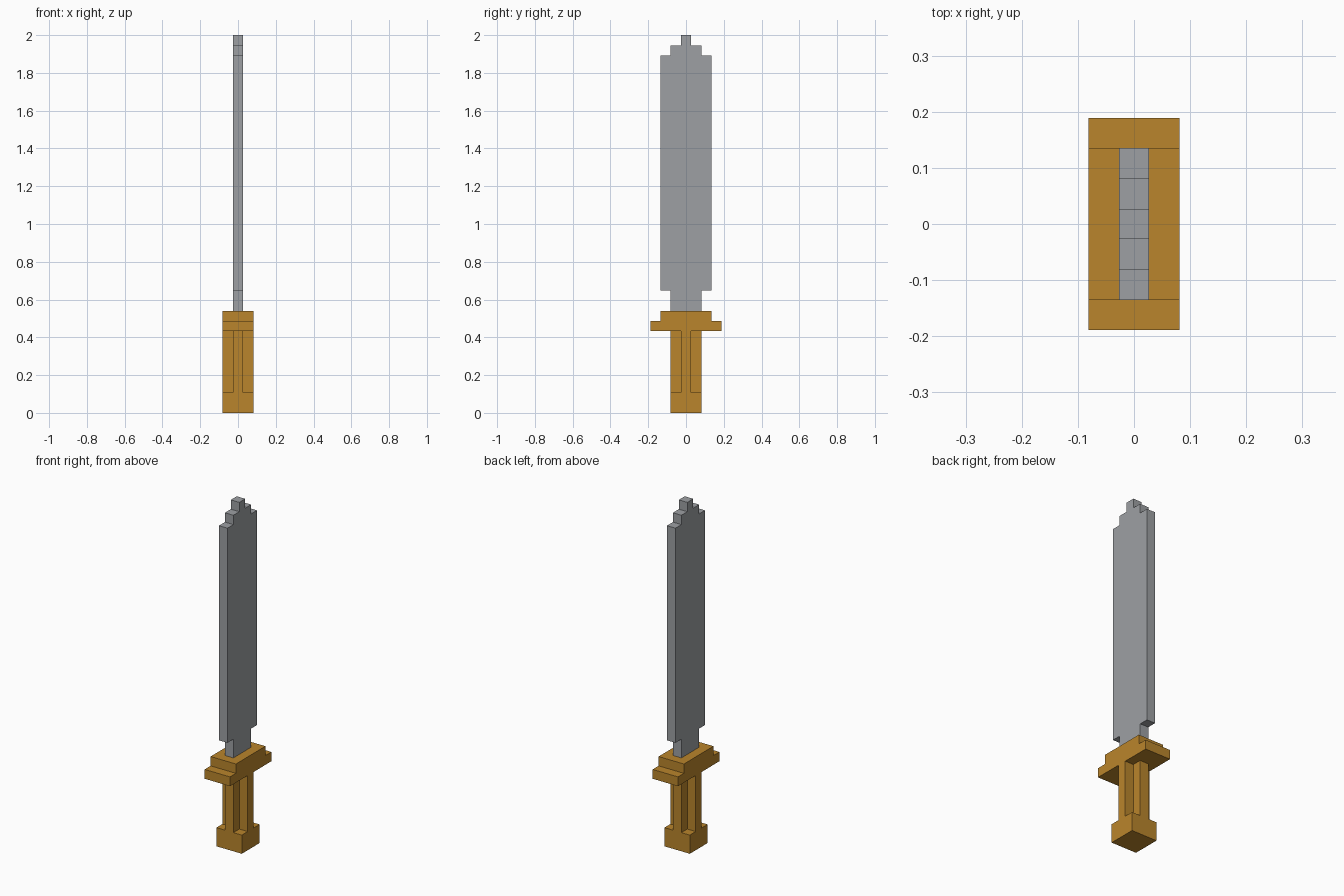
import bpy
import bmesh

cube = bpy.data.objects.get("Cube")
if cube:
    bpy.data.objects.remove(cube)

U = 2 / 37  # one block unit; the sword is 37 units tall


def material(name, rgb):
    m = bpy.data.materials.new(name)
    m.use_nodes = True
    m.diffuse_color = (*rgb, 1)
    m.node_tree.nodes["Principled BSDF"].inputs["Base Color"].default_value = (*rgb, 1)
    return m


def prism(name, outline, axis, start, end, mat):
    """Extrude a 2D outline (in units) along x or z from start to end."""
    bm = bmesh.new()

    def place(a, b):
        return (start * U, a * U, b * U) if axis == "x" else (a * U, b * U, start * U)

    face = bm.faces.new([bm.verts.new(place(a, b)) for a, b in outline])
    ext = bmesh.ops.extrude_face_region(bm, geom=[face])
    verts = [v for v in ext["geom"] if isinstance(v, bmesh.types.BMVert)]
    d = (end - start) * U
    bmesh.ops.translate(bm, verts=verts, vec=(d, 0, 0) if axis == "x" else (0, 0, d))
    bmesh.ops.recalc_face_normals(bm, faces=bm.faces)
    mesh = bpy.data.meshes.new(name)
    bm.to_mesh(mesh)
    bm.free()
    mesh.materials.append(mat)
    obj = bpy.data.objects.new(name, mesh)
    bpy.context.collection.objects.link(obj)
    return obj


def stepped(tiers):
    """Mirrored outline from (half width, bottom, top) tiers."""
    side = [p for w, lo, hi in tiers for p in ((w, lo), (w, hi))]
    return side + [(-w, z) for w, z in reversed(side)]


wood = material("golden wood", (0.491, 0.235, 0.025))
steel = material("grey steel", (0.337, 0.352, 0.371))

# Blade: narrow neck, wide body and a stepped tip
prism("blade", stepped([(1.5, 10, 12), (2.5, 12, 35), (1.5, 35, 36), (0.5, 36, 37)]),
      "x", -0.5, 0.5, steel)

# Guard: two tiers
prism("guard", stepped([(3.5, 8, 9), (2.5, 9, 10)]), "x", -1.5, 1.5, wood)

# Grip: plus-shaped section with notched corners
prism("grip", stepped([(0.5, -1.5, -0.5), (1.5, -0.5, 0.5), (0.5, 0.5, 1.5)]),
      "z", 2, 8, wood)

# Pommel: solid block
prism("pommel", stepped([(1.5, -1.5, 1.5)]), "z", 0, 2, wood)
